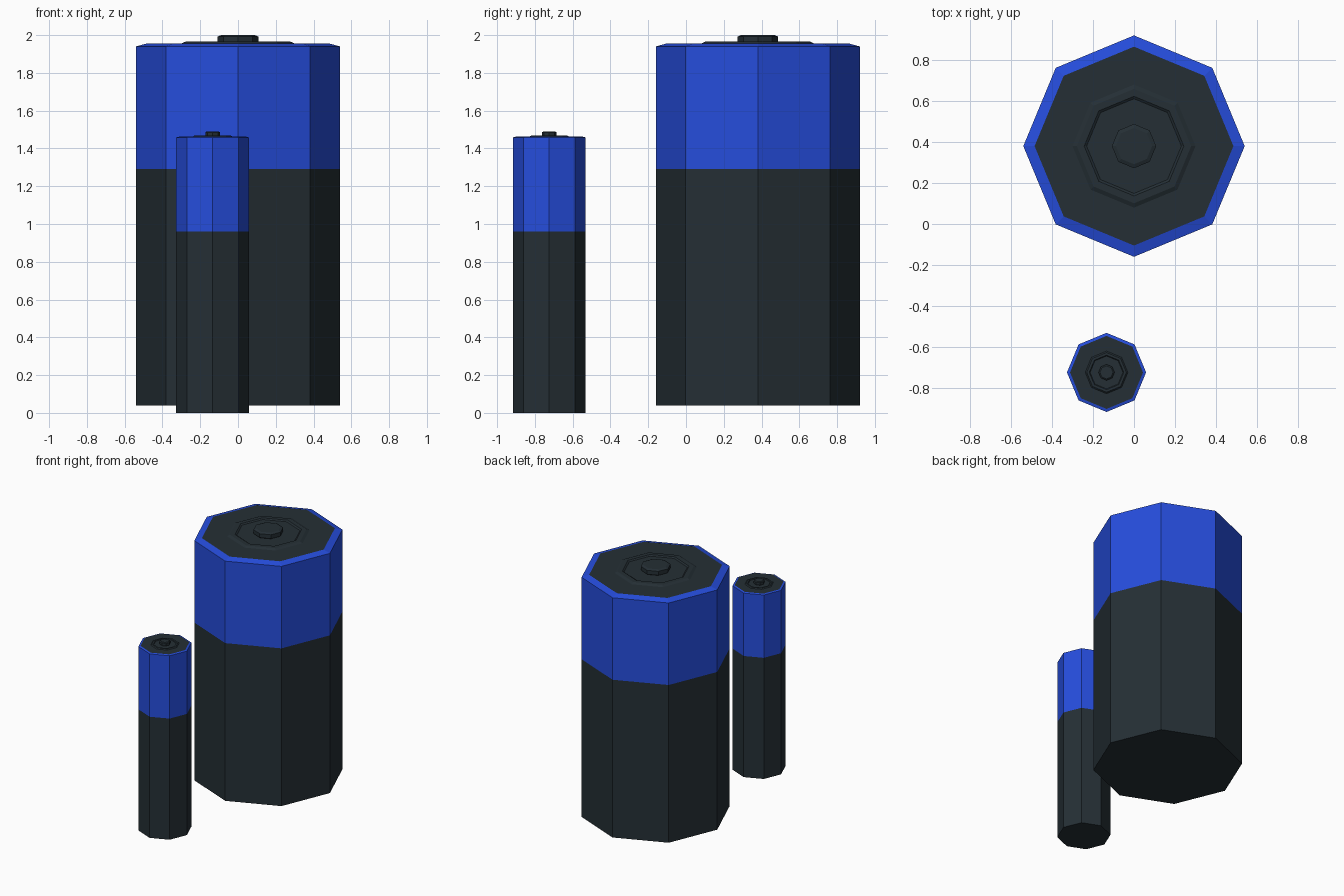
import bpy, bmesh, math

if "Cube" in bpy.data.objects:
    bpy.data.objects.remove(bpy.data.objects["Cube"])


def material(name, rgb):
    m = bpy.data.materials.new(name)
    m.diffuse_color = (*rgb, 1)
    m.use_nodes = True
    m.node_tree.nodes["Principled BSDF"].inputs["Base Color"].default_value = m.diffuse_color
    return m


DARK = material("charcoal", (0.018, 0.028, 0.035))
BLUE = material("blue", (0.019, 0.074, 0.72))


def lathe(name, centre, profile, mat, cap_start=True, cap_end=True, sides=8):
    """Spin a (radius, z) profile into a faceted solid; profile runs bottom to top."""
    bm = bmesh.new()
    rings = [[bm.verts.new((r * math.cos(i * math.tau / sides),
                            r * math.sin(i * math.tau / sides), z))
              for i in range(sides)] for r, z in profile]
    for a, b in zip(rings, rings[1:]):
        for i in range(sides):
            j = (i + 1) % sides
            bm.faces.new((a[i], a[j], b[j], b[i]))
    if cap_start:
        bm.faces.new(rings[0][::-1])
    if cap_end:
        bm.faces.new(rings[-1])
    me = bpy.data.meshes.new(name)
    bm.to_mesh(me)
    bm.free()
    me.materials.append(mat)
    ob = bpy.data.objects.new(name, me)
    ob.location = (*centre, 0)
    bpy.context.collection.objects.link(ob)
    return ob


def battery(label, centre, r, z0, split, edge, top, rim, ring, button, tip):
    # dark lower casing
    lathe(label + "_lower_casing", centre, [(r, z0), (r, split)], DARK, cap_end=False)
    # blue upper casing with bevelled rim
    lathe(label + "_upper_casing", centre, [(r, split), (r, edge), (rim, top)], BLUE,
          cap_start=False, cap_end=False)
    # top plate: raised ring around a shallow recess
    h = (tip - top) * 0.22
    lathe(label + "_top_plate", centre,
          [(rim, top), (ring, top), (ring * 0.93, top + h), (ring * 0.81, top + h),
           (ring * 0.77, top + h * 0.2)], DARK, cap_start=False)
    # terminal button
    lathe(label + "_terminal", centre,
          [(button * 0.95, top + h * 0.2), (button, top + h), (button, tip - h * 0.8),
           (button * 0.82, tip)], DARK, cap_start=False)


battery("large_battery", (0, 0.38), 0.54, 0.04, 1.29, 1.94, 1.955, 0.485, 0.30, 0.108, 2.0)
battery("small_battery", (-0.134, -0.724), 0.193, 0.0, 0.96, 1.458, 1.462, 0.178, 0.104, 0.039, 1.49)
